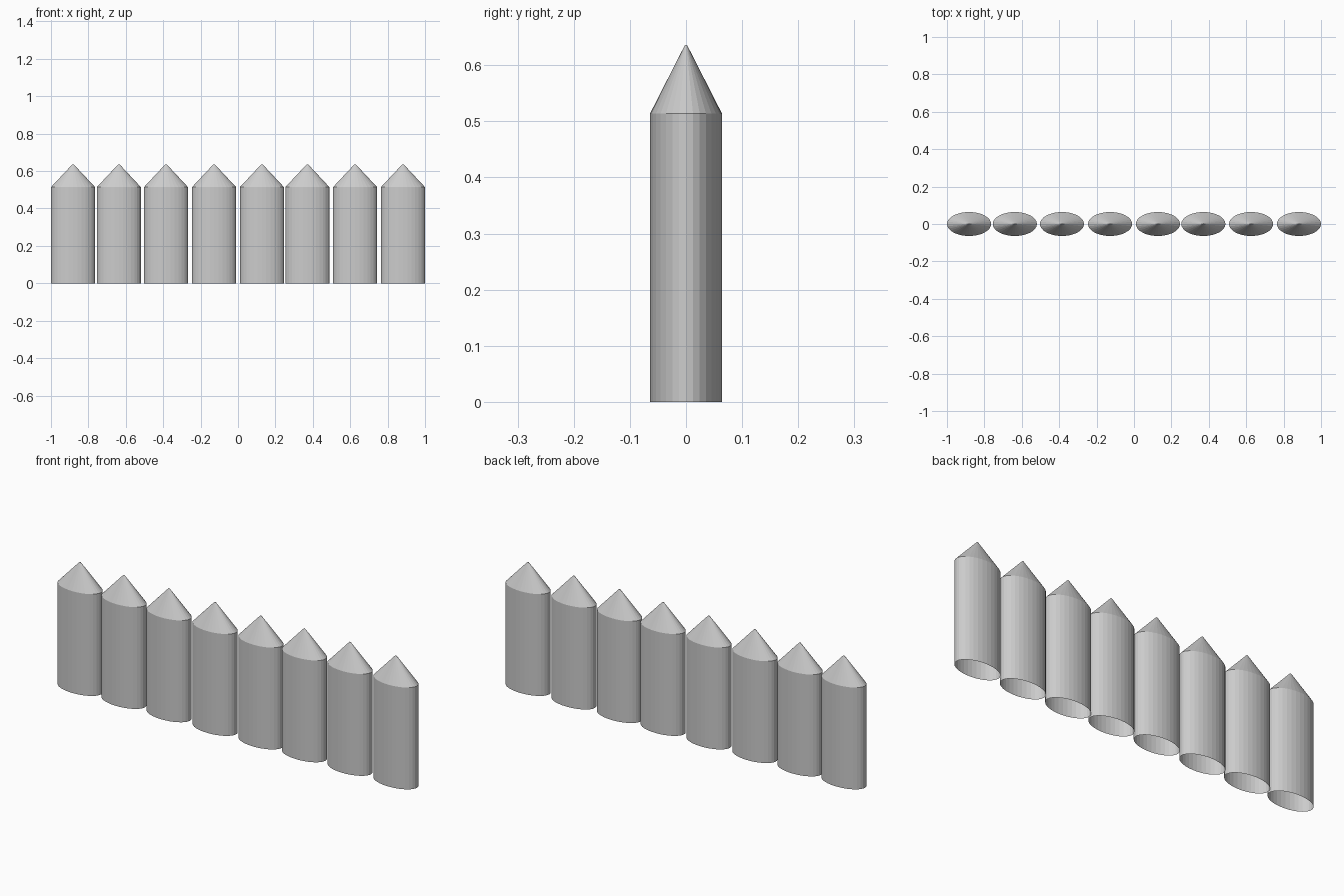
import bpy
import bmesh

cube = bpy.data.objects.get("Cube")
if cube:
    bpy.data.objects.remove(cube, do_unlink=True)

SIDES = 32
HALF_W, HALF_D = 0.118, 0.064
SHOULDER, TIP = 0.514, 0.636
CENTRES = (-0.882, -0.637, -0.385, -0.128, 0.128, 0.371, 0.626, 0.882)

grey = bpy.data.materials.new("plain grey")
grey.use_nodes = True
colour = (0.6, 0.6, 0.6, 1)
grey.diffuse_color = colour
grey.node_tree.nodes["Principled BSDF"].inputs["Base Color"].default_value = colour


def tapered_part(name, x, z0, z1, top_scale, cap_top):
    """Oval tube from z0 to z1, open below, narrowing to top_scale."""
    bm = bmesh.new()
    bmesh.ops.create_cone(bm, cap_ends=True, segments=SIDES,
                          radius1=1, radius2=top_scale, depth=z1 - z0)
    bmesh.ops.scale(bm, vec=(HALF_W, HALF_D, 1), verts=bm.verts)
    bmesh.ops.translate(bm, vec=(0, 0, (z0 + z1) / 2), verts=bm.verts)
    bm.normal_update()
    caps = [f for f in bm.faces
            if f.normal.z < -0.9 or (len(f.verts) == SIDES and not cap_top)]
    bmesh.ops.delete(bm, geom=caps, context="FACES")
    mesh = bpy.data.meshes.new(name)
    bm.to_mesh(mesh)
    bm.free()
    mesh.materials.append(grey)
    part = bpy.data.objects.new(name, mesh)
    part.location.x = x
    bpy.context.collection.objects.link(part)


# Row of hollow oval posts with pointed tops
for i, x in enumerate(CENTRES, 1):
    tapered_part(f"post_{i}", x, 0, SHOULDER, 1, False)
    tapered_part(f"post_point_{i}", x, SHOULDER, TIP, 0.03, True)
